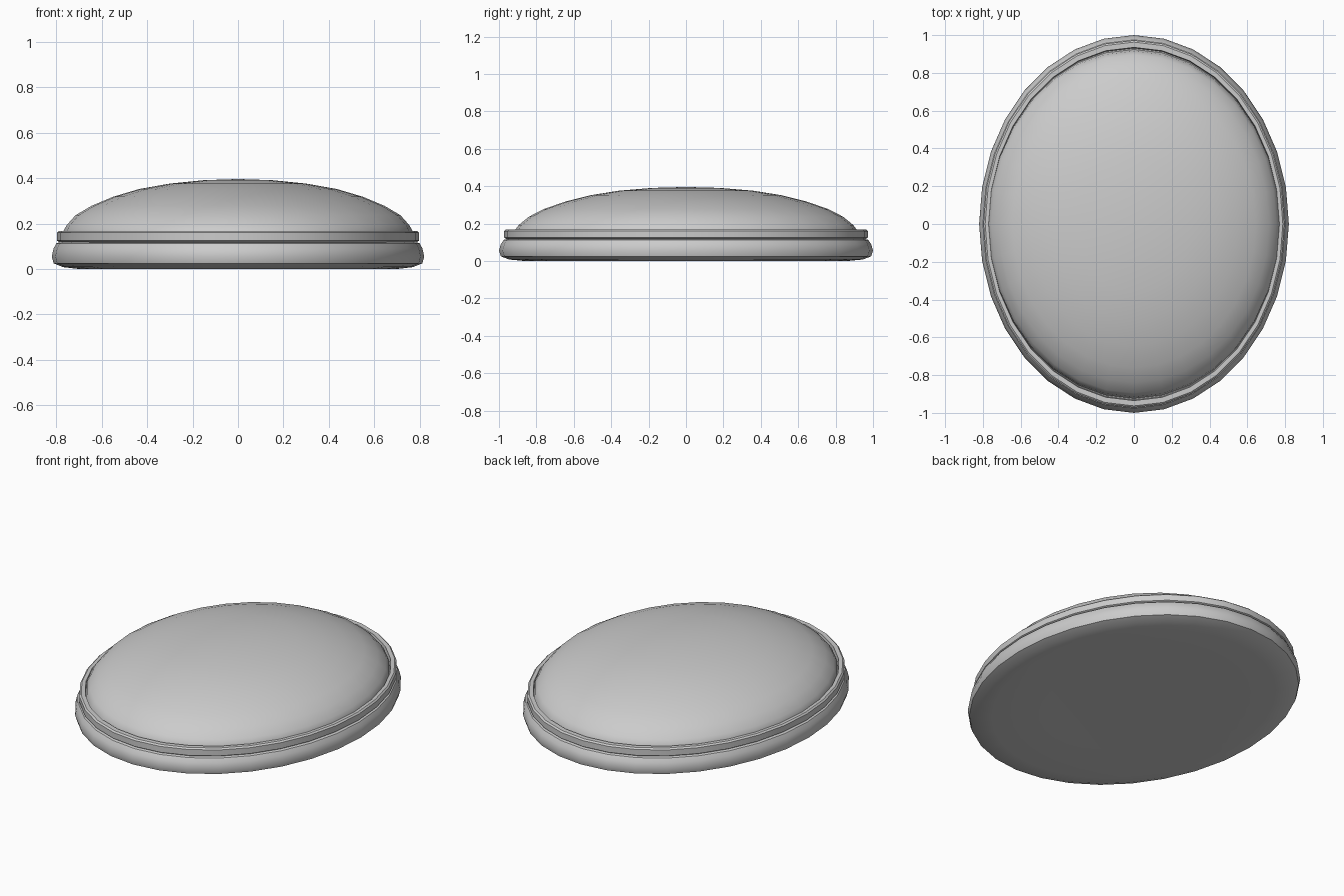
import bpy, bmesh, math

if "Cube" in bpy.data.objects:
    bpy.data.objects.remove(bpy.data.objects["Cube"])

SIDES = 32


def oval_lathe(name, profile, closed=False):
    """Sweep (half width x, half length y, z) points round an oval."""
    bm = bmesh.new()
    rings = []
    for rx, ry, z in profile:
        if rx == 0:
            rings.append([bm.verts.new((0, 0, z))] * SIDES)
        else:
            rings.append([bm.verts.new((rx * math.sin(2 * math.pi * i / SIDES),
                                        ry * math.cos(2 * math.pi * i / SIDES), z))
                          for i in range(SIDES)])
    pairs = list(zip(rings, rings[1:]))
    if closed:
        pairs.append((rings[-1], rings[0]))
    for a, b in pairs:
        for i in range(SIDES):
            j = (i + 1) % SIDES
            bm.faces.new(list(dict.fromkeys((a[i], a[j], b[j], b[i]))))
    bmesh.ops.recalc_face_normals(bm, faces=bm.faces)
    mesh = bpy.data.meshes.new(name)
    bm.to_mesh(mesh)
    bm.free()
    ob = bpy.data.objects.new(name, mesh)
    bpy.context.collection.objects.link(ob)
    bpy.ops.object.select_all(action='DESELECT')
    ob.select_set(True)
    bpy.context.view_layer.objects.active = ob
    bpy.ops.object.shade_smooth_by_angle(angle=math.radians(40))
    return ob


# Rounded base with a nearly flat underside
oval_lathe("base", [
    (0, 0, 0.01), (0.45, 0.55, 0.008), (0.70, 0.86, 0.0), (0.77, 0.945, 0.008),
    (0.812, 0.99, 0.025), (0.82, 1.0, 0.055), (0.812, 0.99, 0.09),
    (0.80, 0.975, 0.113), (0.78, 0.95, 0.12), (0, 0, 0.12)])

# Thin rim band around the dome
oval_lathe("rim_band", [
    (0.765, 0.93, 0.115), (0.785, 0.96, 0.117), (0.797, 0.972, 0.125),
    (0.797, 0.972, 0.16), (0.788, 0.963, 0.168), (0.77, 0.935, 0.168)], closed=True)

# Shallow domed top
oval_lathe("dome", [
    (0.772, 0.925, 0.115), (0.77, 0.915, 0.165), (0.755, 0.895, 0.192),
    (0.715, 0.84, 0.237), (0.645, 0.76, 0.278), (0.55, 0.645, 0.318),
    (0.435, 0.51, 0.352), (0.30, 0.36, 0.376), (0.15, 0.18, 0.391), (0, 0, 0.396)])
